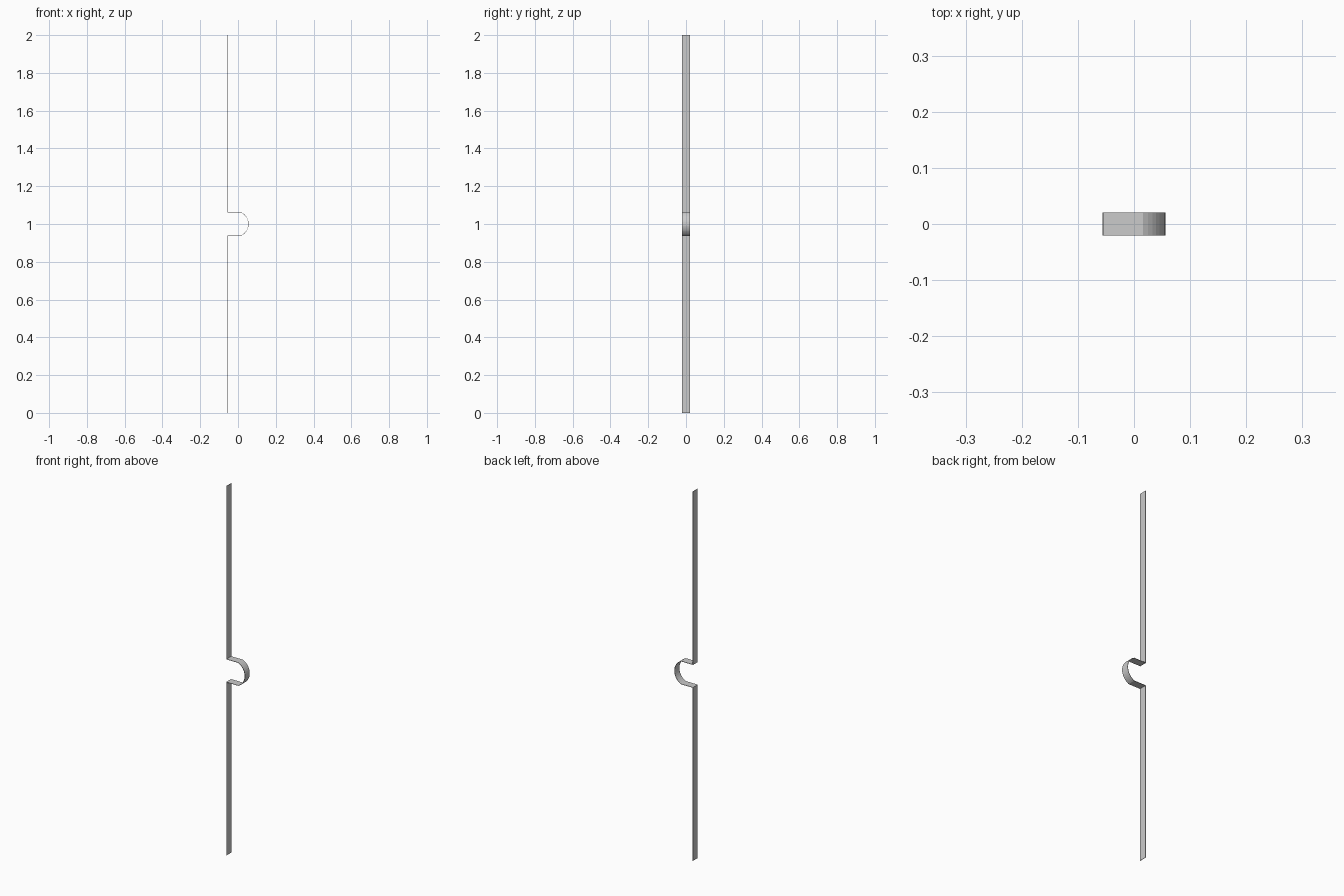
import bpy, bmesh, math

if "Cube" in bpy.data.objects:
    bpy.data.objects.remove(bpy.data.objects["Cube"])

THICK = 0.002                     # sheet thickness
HALF_X, HALF_Y = 0.055, 0.0205    # half depth and half width of the strip
SLOT = 0.062                      # half height of the central loop
ARC_X = 0.016                     # where the flat tabs meet the curve
SEGMENTS = 16

# Curve bulging to +x, through the tab ends and the tip
sag = HALF_X - ARC_X
radius = (SLOT ** 2 + sag ** 2) / (2 * sag)
centre = HALF_X - radius
limit = math.asin(SLOT / radius)
arc = []
for i in range(SEGMENTS + 1):
    a = -limit + 2 * limit * i / SEGMENTS
    arc.append((centre + radius * math.cos(a), 1 + radius * math.sin(a)))

# Side profile from bottom to top
profile = [(-HALF_X, 0), (-HALF_X, 1 - SLOT)] + arc + [(-HALF_X, 1 + SLOT), (-HALF_X, 2)]

# Ribbon swept across the width
bm = bmesh.new()
rows = [[bm.verts.new((x, y, z)) for y in (-HALF_Y, HALF_Y)] for x, z in profile]
for (a, b), (c, d) in zip(rows, rows[1:]):
    bm.faces.new((a, b, d, c))
mesh = bpy.data.meshes.new("bent_strip")
bm.to_mesh(mesh)
bm.free()
strip = bpy.data.objects.new("bent_strip", mesh)
bpy.context.collection.objects.link(strip)

# Thin sheet thickness
solid = strip.modifiers.new("thickness", 'SOLIDIFY')
solid.thickness = THICK
solid.offset = 0
solid.use_even_offset = True
